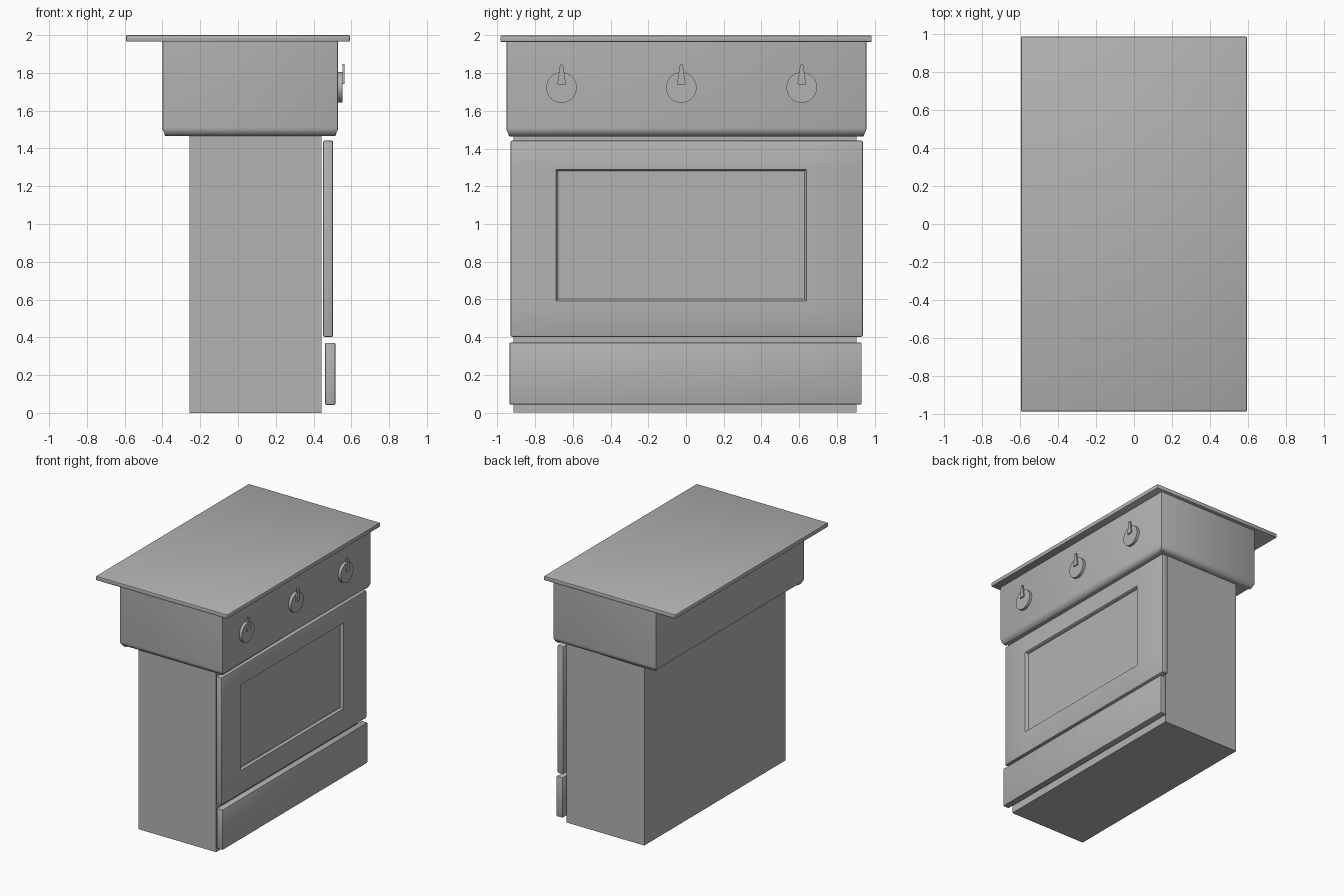
import bpy, bmesh, math
from mathutils import Matrix, Vector

default = bpy.data.objects.get("Cube")
if default:
    bpy.data.objects.remove(default)

grey = bpy.data.materials.new("plain_grey")
grey.use_nodes = True
COLOR = (0.45, 0.45, 0.45, 1)
grey.diffuse_color = COLOR
grey.node_tree.nodes["Principled BSDF"].inputs["Base Color"].default_value = COLOR


def finish(name, bm):
    mesh = bpy.data.meshes.new(name)
    bmesh.ops.recalc_face_normals(bm, faces=bm.faces)
    bm.to_mesh(mesh)
    bm.free()
    obj = bpy.data.objects.new(name, mesh)
    bpy.context.collection.objects.link(obj)
    mesh.materials.append(grey)
    bpy.ops.object.select_all(action="DESELECT")
    obj.select_set(True)
    bpy.context.view_layer.objects.active = obj
    bpy.ops.object.shade_smooth_by_angle(angle=math.radians(35))
    return obj


def box(x, y, z):
    bm = bmesh.new()
    size = [b - a for a, b in (x, y, z)]
    center = Vector([(a + b) / 2 for a, b in (x, y, z)])
    bmesh.ops.create_cube(bm, size=1, matrix=Matrix.Translation(center) @ Matrix.Diagonal((*size, 1)))
    return bm


def bevel(bm, width, segments, rule=lambda e: True):
    edges = [e for e in bm.edges if rule(e)]
    bmesh.ops.bevel(bm, geom=edges, offset=width, segments=segments, profile=0.5, affect="EDGES")


# Worktop slab
bm = box((-0.593, 0.593), (-0.985, 0.985), (1.965, 2.0))
bevel(bm, 0.007, 2)
finish("worktop", bm)

# Control housing: softly rounded underside, narrow corner bevels
bm = box((-0.40, 0.53), (-0.953, 0.957), (1.465, 1.97))
bevel(bm, 0.008, 2, lambda e: abs(e.verts[0].co.z - e.verts[1].co.z) > 0.1)
bevel(bm, 0.045, 6, lambda e: all(v.co.z < 1.47 for v in e.verts))
finish("control_housing", bm)

# Plain cabinet body
finish("cabinet_body", box((-0.257, 0.443), (-0.914, 0.903), (0, 1.5)))

# Oven door with a recessed window panel
bm = box((0.451, 0.504), (-0.93, 0.938), (0.402, 1.442))
bevel(bm, 0.009, 2)
cuts = [((0, 1, 0), -0.689), ((0, 1, 0), 0.639), ((0, 0, 1), 0.592), ((0, 0, 1), 1.29)]
for normal, d in cuts:
    front = [f for f in bm.faces if f.normal.x > 0.99]
    geom = front + list({e for f in front for e in f.edges})
    bmesh.ops.bisect_plane(bm, geom=geom, plane_co=Vector(normal) * d, plane_no=normal)
bm.normal_update()
window = next(f for f in bm.faces if f.normal.x > 0.99
              and (f.calc_center_median() - Vector((0.504, -0.025, 0.941))).length < 0.01)
for step, depth in ((0.004, -0.003), (0.004, -0.018), (0.006, -0.004)):
    bmesh.ops.inset_individual(bm, faces=[window], thickness=step, depth=depth)
finish("oven_door", bm)

# Lower drawer front
bm = box((0.461, 0.516), (-0.936, 0.932), (0.043, 0.371))
bevel(bm, 0.006, 2)
finish("drawer_front", bm)

# Knobs with tapered pointers
for label, y in (("right", -0.66), ("middle", -0.025), ("left", 0.614)):
    bm = bmesh.new()
    turn = Matrix.Translation((0.539, y, 1.724)) @ Matrix.Rotation(math.pi / 2, 4, "Y")
    bmesh.ops.create_cone(bm, cap_ends=True, segments=48, radius1=0.081, radius2=0.081,
                          depth=0.028, matrix=turn)
    finish(label + "_knob", bm)

    bm = bmesh.new()
    outline = [(-0.023, 1.74), (0.023, 1.74), (0.009, 1.838), (0.005, 1.847),
               (-0.005, 1.847), (-0.009, 1.838)]
    face = bm.faces.new([bm.verts.new((0.552, y + a, z)) for a, z in outline])
    out = bmesh.ops.extrude_face_region(bm, geom=[face])["geom"]
    tips = [v for v in out if isinstance(v, bmesh.types.BMVert)]
    bmesh.ops.translate(bm, verts=tips, vec=(0.011, 0, 0))
    finish(label + "_knob_pointer", bm)
